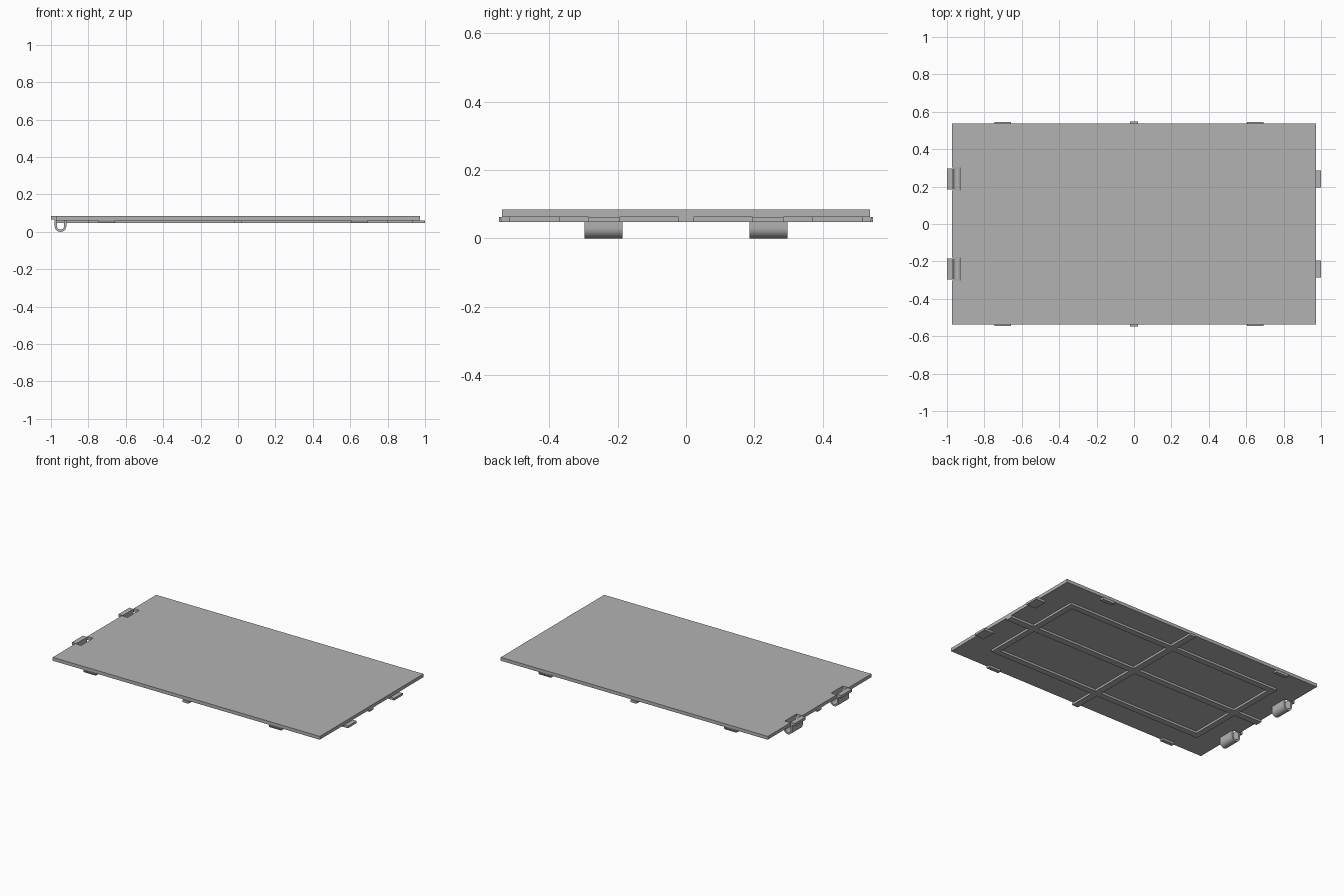
import bpy, bmesh, math
from mathutils import Vector

cube = bpy.data.objects.get("Cube")
if cube:
    bpy.data.objects.remove(cube, do_unlink=True)

grey = bpy.data.materials.new("plain grey")
grey.use_nodes = True
GREY = (0.45, 0.45, 0.45, 1)
grey.diffuse_color = GREY
grey.node_tree.nodes["Principled BSDF"].inputs["Base Color"].default_value = GREY

HALF_X, HALF_Y = 0.972, 0.538
LOW, MID, TOP = 0.048, 0.062, 0.084   # rib underside, plate underside, plate top


def finish(name, bm):
    bmesh.ops.recalc_face_normals(bm, faces=bm.faces)
    mesh = bpy.data.meshes.new(name)
    bm.to_mesh(mesh)
    bm.free()
    mesh.materials.append(grey)
    obj = bpy.data.objects.new(name, mesh)
    bpy.context.collection.objects.link(obj)
    return obj


def prism(name, points, offset):
    """Extrude a closed outline of 3D points along an offset."""
    bm = bmesh.new()
    face = bm.faces.new([bm.verts.new(p) for p in points])
    out = bmesh.ops.extrude_face_region(bm, geom=[face])
    moved = [v for v in out["geom"] if isinstance(v, bmesh.types.BMVert)]
    bmesh.ops.translate(bm, verts=moved, vec=Vector(offset))
    return finish(name, bm)


# Cover plate with two notches in its right edge for the spring clips
SLOT_X, SLOT_IN, SLOT_OUT = -0.93, 0.18, 0.302
outline = [(HALF_X, -HALF_Y), (HALF_X, HALF_Y), (-HALF_X, HALF_Y)]
for a, b in ((SLOT_OUT, SLOT_IN), (-SLOT_IN, -SLOT_OUT)):
    outline += [(-HALF_X, a), (SLOT_X, a), (SLOT_X, b), (-HALF_X, b)]
outline.append((-HALF_X, -HALF_Y))
prism("cover_plate", [(x, y, MID) for x, y in outline], (0, 0, TOP - MID))

# Stiffening ribs: a rectangular frame crossed by two full-length bars
FRAME_X, FRAME_Y, RIB, BAR = 0.80, 0.37, 0.04, 0.022
BAR_END = 0.547


def cuts(end, frame):
    half = [BAR, frame - RIB, frame, end]
    return [-v for v in reversed(half)] + half


def is_rib(x, y):
    x, y = abs(x), abs(y)
    in_frame = x < FRAME_X and y < FRAME_Y
    inside = x < FRAME_X - RIB and y < FRAME_Y - RIB
    return x < BAR or y < BAR or (in_frame and not inside)


bm = bmesh.new()
xs, ys = cuts(HALF_X, FRAME_X), cuts(BAR_END, FRAME_Y)
for x0, x1 in zip(xs, xs[1:]):
    for y0, y1 in zip(ys, ys[1:]):
        if is_rib((x0 + x1) / 2, (y0 + y1) / 2):
            corners = ((x0, y0), (x1, y0), (x1, y1), (x0, y1))
            bm.faces.new([bm.verts.new((x, y, LOW)) for x, y in corners])
bmesh.ops.remove_doubles(bm, verts=bm.verts, dist=0.0001)
out = bmesh.ops.extrude_face_region(bm, geom=bm.faces[:])
raised = [v for v in out["geom"] if isinstance(v, bmesh.types.BMVert)]
bmesh.ops.translate(bm, verts=raised, vec=(0, 0, MID - LOW))
finish("underside_ribs", bm)

# Small wedge tabs along the front and back edges
for side, label in ((-1, "front"), (1, "back")):
    for x0, x1, hand in ((-0.745, -0.657, "right"), (0.605, 0.693, "left")):
        profile = [(0.515, MID), (0.545, MID), (0.539, LOW), (0.515, LOW)]
        prism(f"{label}_{hand}_tab", [(x0, side * y, z) for y, z in profile],
              (x1 - x0, 0, 0))

# Flat locating tongues on the left edge
for side, label in ((-1, "front"), (1, "back")):
    y0, y1 = sorted((side * 0.195, side * 0.285))
    prism(f"{label}_tongue", [(0.93, y0, LOW), (1, y0, LOW), (1, y1, LOW), (0.93, y1, LOW)],
          (0, 0, MID - LOW))

# U-shaped spring clips with an outward catch
CX, R, WALL, STEPS = -0.949, 0.031, 0.012, 20


def arc(radius, start, end):
    for i in range(STEPS + 1):
        a = start + (end - start) * i / STEPS
        yield CX + radius * math.cos(a), R + radius * math.sin(a)


clip = [(CX + R, MID)]
clip += arc(R, 0, -math.pi)
clip += [(CX - R, MID + 0.004), (-1, MID + 0.004), (-1, TOP), (CX - R + WALL, TOP)]
clip += arc(R - WALL, -math.pi, 0)
clip += [(CX + R - WALL, MID)]
for y0, label in ((-0.297, "front"), (0.185, "back")):
    obj = prism(f"{label}_spring_clip", [(x, y0, z) for x, z in clip], (0, 0.112, 0))
    bpy.ops.object.select_all(action="DESELECT")
    obj.select_set(True)
    bpy.context.view_layer.objects.active = obj
    bpy.ops.object.shade_smooth_by_angle(angle=math.radians(30))
